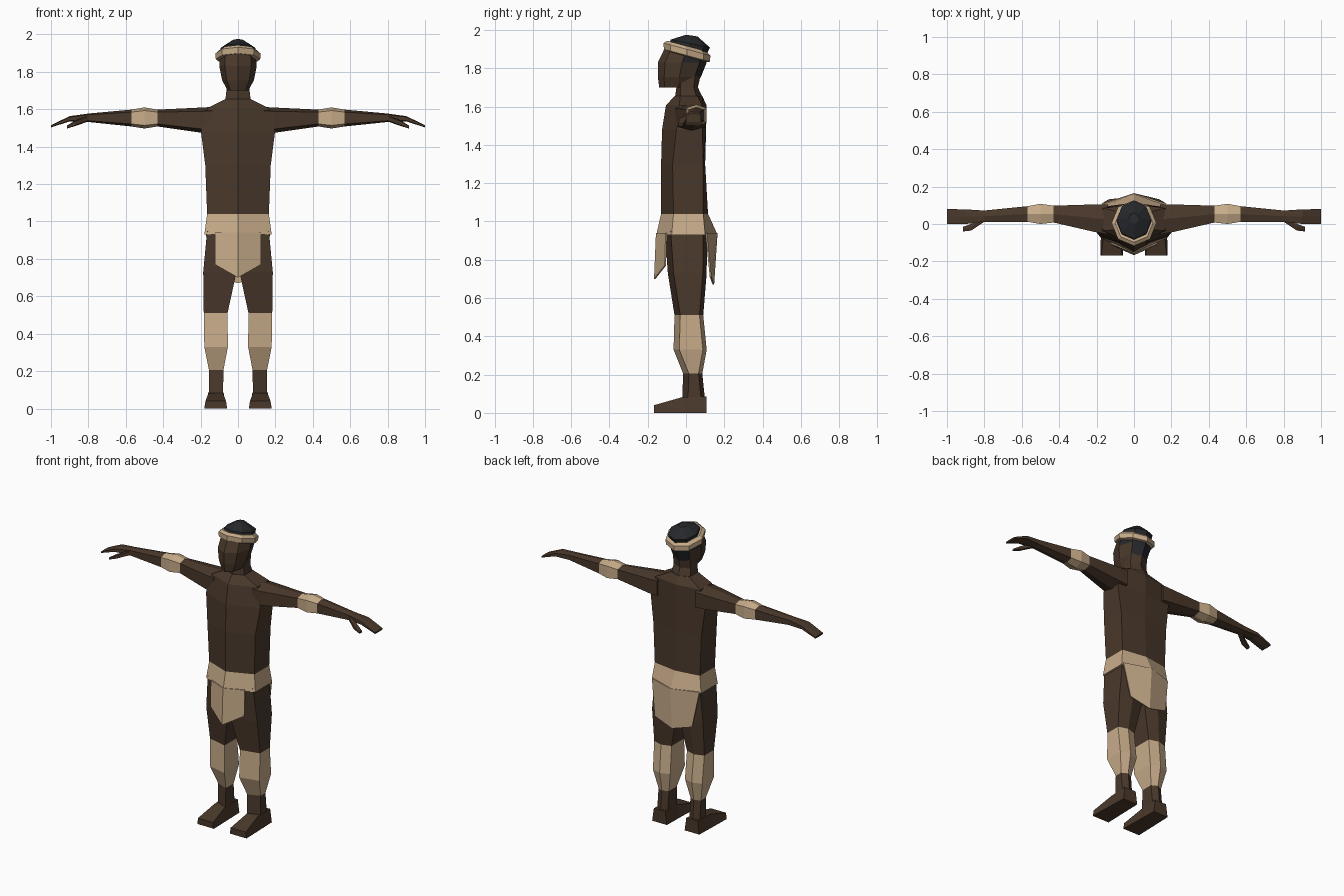
import bpy, bmesh, math

if "Cube" in bpy.data.objects:
    bpy.data.objects.remove(bpy.data.objects["Cube"])


def material(name, colour):
    m = bpy.data.materials.new(name)
    m.diffuse_color = (*colour, 1)
    m.use_nodes = True
    m.node_tree.nodes["Principled BSDF"].inputs["Base Color"].default_value = m.diffuse_color
    return m


SKIN = material("brown skin", (0.068, 0.040, 0.024))
HIDE = material("tan hide", (0.578, 0.413, 0.254))
HAIR = material("black hair", (0.020, 0.021, 0.024))


def finish(name, bm, mats, rule=None, mirror=False):
    bmesh.ops.recalc_face_normals(bm, faces=bm.faces)
    for f in bm.faces:
        f.material_index = int(rule(f.calc_center_median())) if rule else 0
    me = bpy.data.meshes.new(name)
    bm.to_mesh(me)
    bm.free()
    ob = bpy.data.objects.new(name, me)
    bpy.context.collection.objects.link(ob)
    for m in mats:
        me.materials.append(m)
    if mirror:
        ob.modifiers.new("mirror", "MIRROR")
    return ob


def loft(name, rings, mats, rule=None, mirror=False):
    """Skin a list of equal-length point rings and cap both ends."""
    bm = bmesh.new()
    vs = [[bm.verts.new(p) for p in r] for r in rings]
    n = len(rings[0])
    for a, b in zip(vs, vs[1:]):
        for i in range(n):
            j = (i + 1) % n
            bm.faces.new((a[i], a[j], b[j], b[i]))
    bm.faces.new(vs[0])
    bm.faces.new(vs[-1])
    return finish(name, bm, mats, rule, mirror)


def oval(w, front, back, z, slope=0.0):
    """Eight-sided ring, tilted down toward the back by slope."""
    mid, half = (front + back) / 2, (back - front) / 2
    pts = []
    for k in range(8):
        a = k * math.pi / 4
        y = mid - half * math.cos(a)
        pts.append((w * math.sin(a), y, z - slope * y))
    return pts


def hexa(z, w, front, side_f, side_b, back):
    """Six-sided body ring with a ridge at front and back."""
    return [(0, front, z), (w, side_f, z), (w, side_b, z),
            (0, back, z), (-w, side_b, z), (-w, side_f, z)]


# torso with the belt as its lowest band
loft("torso", [
    hexa(0.93, 0.18, -0.155, -0.075, 0.10, 0.165),
    hexa(1.04, 0.165, -0.13, -0.065, 0.09, 0.115),
    hexa(1.30, 0.175, -0.13, -0.07, 0.09, 0.10),
    hexa(1.48, 0.198, -0.125, -0.05, 0.085, 0.105),
    hexa(1.605, 0.165, -0.105, -0.035, 0.085, 0.108),
    hexa(1.655, 0.066, -0.06, -0.03, 0.06, 0.085)],
    [SKIN, HIDE], lambda c: c.z < 1.04 and c.z > 0.9)

# neck
loft("neck", [
    hexa(1.63, 0.07, -0.06, -0.03, 0.06, 0.095),
    hexa(1.70, 0.062, -0.05, -0.03, 0.04, 0.062),
    hexa(1.78, 0.062, -0.05, -0.03, 0.05, 0.08)], [SKIN])

# head, hair covering the back of the skull
loft("head", [
    oval(0.055, -0.14, 0.045, 1.70),
    oval(0.085, -0.147, 0.078, 1.755),
    oval(0.10, -0.147, 0.108, 1.83),
    oval(0.095, -0.11, 0.108, 1.885, 0.2)],
    [SKIN, HAIR], lambda c: c.y > 0.02 and c.z > 1.76)


# headband and hair cap
def band_ring(s, dz):
    return oval(0.12 * s, 0.005 - 0.122 * s, 0.005 + 0.122 * s, 1.89 + dz, 0.27)


loft("headband", [band_ring(0.84, -0.028), band_ring(0.99, -0.022),
                  band_ring(1.0, 0.01), band_ring(0.84, 0.027)], [HIDE])
loft("hair_cap", [
    band_ring(0.80, 0.0),
    oval(0.092, -0.08, 0.125, 1.933, 0.2),
    oval(0.028, 0.0, 0.06, 1.975, 0.15)], [HAIR])


# arm with elbow band and hand
def arm_ring(x, y0, y1, z0, z1):
    ym, zm, h, d = (y0 + y1) / 2, (z0 + z1) / 2, (z1 - z0) / 2, 0.7
    return [(x, y0, zm + h * d), (x, ym, z1), (x, y1, zm + h * d),
            (x, y1, zm - h * d), (x, ym, z0), (x, y0, zm - h * d)]


loft("arm", [
    arm_ring(0.14, -0.055, 0.105, 1.47, 1.612),
    arm_ring(0.20, -0.045, 0.105, 1.475, 1.609),
    arm_ring(0.43, 0.008, 0.098, 1.508, 1.598),
    arm_ring(0.50, 0.0, 0.108, 1.497, 1.61),
    arm_ring(0.57, 0.012, 0.095, 1.508, 1.598),
    arm_ring(0.80, 0.012, 0.072, 1.532, 1.577),
    arm_ring(0.90, 0.0, 0.078, 1.535, 1.563),
    arm_ring(1.0, 0.0, 0.08, 1.503, 1.515)],
    [SKIN, HIDE], lambda c: 0.43 < c.x < 0.57, True)
loft("thumb", [
    arm_ring(0.80, 0.012, 0.05, 1.535, 1.568),
    arm_ring(0.87, -0.035, 0.0, 1.51, 1.54),
    arm_ring(0.915, -0.04, -0.015, 1.497, 1.512)], [SKIN], None, True)


# leg with calf wrap
def leg_ring(z, xi, xo, f, b):
    return [(xi, f, z), (xo, f + 0.03, z), (xo, b - 0.02, z),
            ((xi + xo) / 2, b, z), (xi, b - 0.02, z)]


loft("leg", [
    leg_ring(0.95, 0.0, 0.165, -0.11, 0.11),
    leg_ring(0.73, 0.008, 0.186, -0.095, 0.108),
    leg_ring(0.51, 0.056, 0.183, -0.06, 0.09),
    leg_ring(0.33, 0.054, 0.18, -0.065, 0.108),
    leg_ring(0.205, 0.078, 0.155, -0.015, 0.085),
    leg_ring(0.06, 0.08, 0.155, -0.02, 0.10)],
    [SKIN, HIDE], lambda c: 0.205 < c.z < 0.51, True)


# foot, lofted from heel to toe
def foot_ring(y, xi, xo, top, t):
    return [(xi, y, 0), (xo, y, 0), (xo - t, y, top), (xi + t, y, top)]


loft("foot", [
    foot_ring(0.107, 0.065, 0.172, 0.085, 0.012),
    foot_ring(-0.02, 0.062, 0.176, 0.082, 0.018),
    foot_ring(-0.168, 0.058, 0.18, 0.04, 0.006)], [SKIN], None, True)


# hanging cloth flaps, front and back
def flap(name, centre, edge):
    bm = bmesh.new()
    c = [bm.verts.new(p) for p in centre]
    for s in (1, -1):
        e = [bm.verts.new((s * x, y, z)) for x, y, z in edge]
        bm.faces.new((c[0], e[0], e[1], c[1])[::s])
    ob = finish(name, bm, [HIDE])
    mod = ob.modifiers.new("thickness", "SOLIDIFY")
    mod.thickness = 0.008
    mod.offset = 0


flap("front_flap", [(0, -0.153, 0.94), (0, -0.163, 0.70)],
     [(0.122, -0.103, 0.94), (0.122, -0.108, 0.77)])
flap("back_flap", [(0, 0.161, 0.94), (0, 0.143, 0.67)],
     [(0.172, 0.105, 0.94), (0.135, 0.128, 0.71)])
